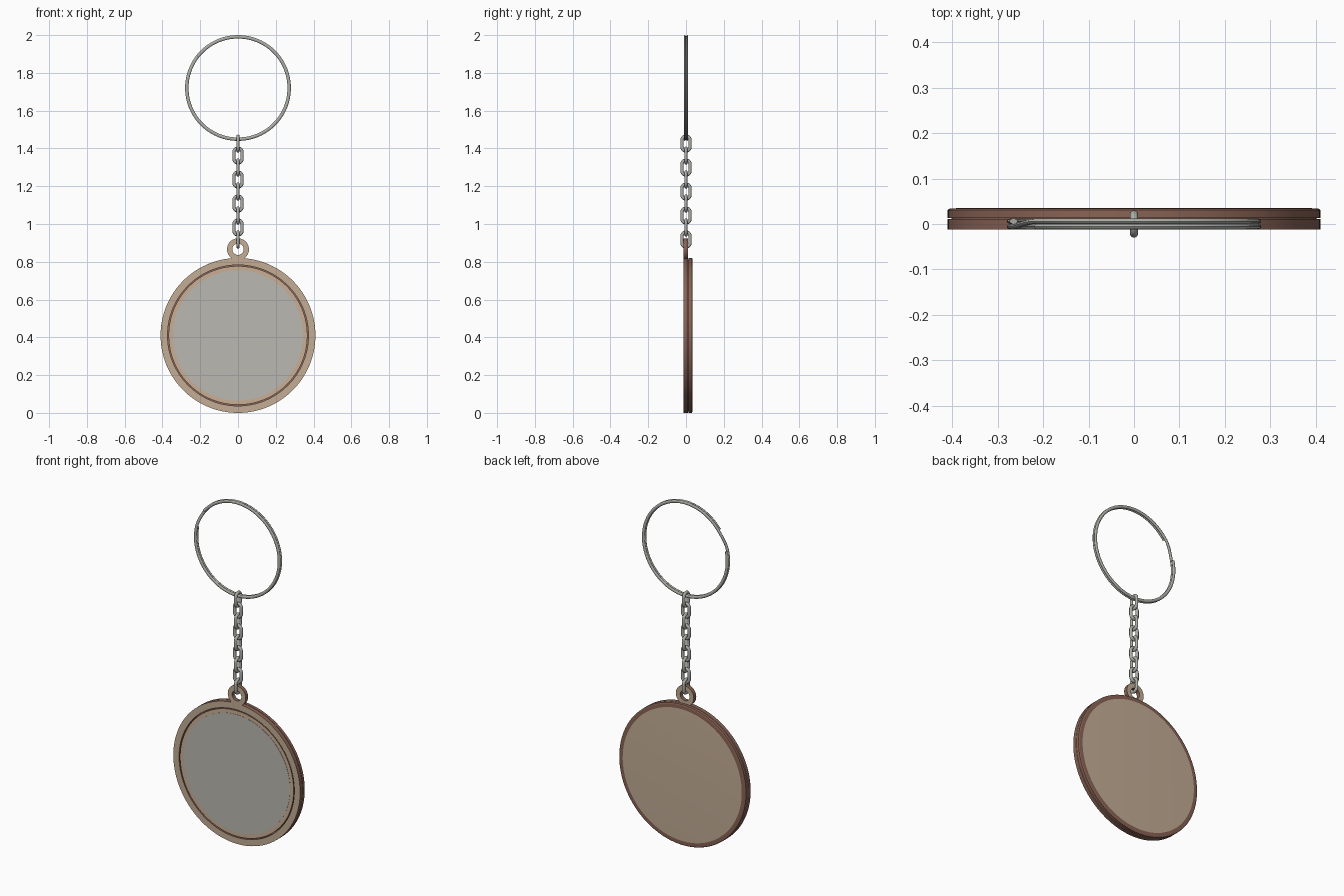
import bpy, bmesh, math
from mathutils import Vector

if "Cube" in bpy.data.objects:
    bpy.data.objects.remove(bpy.data.objects["Cube"])

CZ, R = 0.41, 0.41          # disc centre height and radius


def material(name, col):
    m = bpy.data.materials.new(name)
    m.diffuse_color = (*col, 1)
    m.use_nodes = True
    m.node_tree.nodes["Principled BSDF"].inputs["Base Color"].default_value = m.diffuse_color
    return m


TAN = material("tan_face", (0.55, 0.42, 0.305))
PEACH = material("peach_border", (0.60, 0.43, 0.30))
BROWN = material("brown_edge", (0.25, 0.125, 0.09))
GREY = material("mirror_grey", (0.49, 0.48, 0.44))
METAL = material("metal", (0.42, 0.42, 0.39))


def finish(name, bm, mats, angle=35):
    bmesh.ops.recalc_face_normals(bm, faces=bm.faces)
    me = bpy.data.meshes.new(name)
    bm.to_mesh(me)
    bm.free()
    ob = bpy.data.objects.new(name, me)
    bpy.context.collection.objects.link(ob)
    for m in mats:
        me.materials.append(m)
    bpy.ops.object.select_all(action='DESELECT')
    ob.select_set(True)
    bpy.context.view_layer.objects.active = ob
    bpy.ops.object.shade_smooth_by_angle(angle=math.radians(angle))
    return ob


def lathe(name, profile, mats, rule=None, n=128):
    """Turn (radius, y) points round the disc axis and cap both ends."""
    bm = bmesh.new()
    rings = [[bm.verts.new((r * math.cos(2 * math.pi * i / n), y,
                            CZ + r * math.sin(2 * math.pi * i / n)))
              for i in range(n)] for r, y in profile]
    for a, b in zip(rings, rings[1:]):
        for i in range(n):
            j = (i + 1) % n
            bm.faces.new((a[i], a[j], b[j], b[i]))
    bm.faces.new(rings[0])
    bm.faces.new(rings[-1])
    if rule:
        for f in bm.faces:
            f.material_index = rule(f)
    return finish(name, bm, mats, 20)


def sweep(name, pts, axis, ra, rb, closed, n=10):
    """Sweep an ellipse (ra in the path plane, rb along axis) along pts."""
    bm = bmesh.new()
    axis = Vector(axis)
    rings, m = [], len(pts)
    for i, p in enumerate(pts):
        if closed:
            t = pts[(i + 1) % m] - pts[i - 1]
        else:
            t = pts[min(i + 1, m - 1)] - pts[max(i - 1, 0)]
        side = t.cross(axis).normalized()
        rings.append([bm.verts.new(p + side * ra * math.cos(2 * math.pi * k / n)
                                   + axis * rb * math.sin(2 * math.pi * k / n))
                      for k in range(n)])
    for i in range(m if closed else m - 1):
        a, b = rings[i], rings[(i + 1) % m]
        for k in range(n):
            l = (k + 1) % n
            bm.faces.new((a[k], a[l], b[l], b[k]))
    if not closed:
        bm.faces.new(rings[0])
        bm.faces.new(rings[-1])
    return finish(name, bm, [METAL], 50)


def arc(cz, r, a0, a1, n):
    return [(r * math.cos(a0 + (a1 - a0) * i / n),
             cz + r * math.sin(a0 + (a1 - a0) * i / n)) for i in range(n + 1)]


# Front frame: disc outline joined to the hanging tab, with two openings
TZ, TR = 0.866, 0.058
d = TZ - CZ
h = (R * R - TR * TR + d * d) / (2 * d)       # where the two circles meet
w = math.sqrt(R * R - h * h)
ad = math.atan2(h, w)
at = math.atan2(h - d, w)
outline = arc(CZ, R, math.pi - ad, 2 * math.pi + ad, 128) \
    + arc(TZ, TR, at, math.pi - at, 32)[1:-1]
tau = 2 * math.pi
loops = [outline, arc(CZ, 0.373, 0, tau, 128)[:-1], arc(TZ, 0.03, 0, tau, 32)[:-1]]
bm = bmesh.new()
edges = []
for loop in loops:
    vs = [bm.verts.new((x, -0.012, z)) for x, z in loop]
    edges += [bm.edges.new((vs[i - 1], vs[i])) for i in range(len(vs))]
bmesh.ops.triangle_fill(bm, use_beauty=True, use_dissolve=False, edges=edges)
ext = bmesh.ops.extrude_face_region(bm, geom=bm.faces[:], use_keep_orig=True)
bmesh.ops.translate(bm, vec=(0, 0.023, 0),
                    verts=[g for g in ext["geom"] if isinstance(g, bmesh.types.BMVert)])
bm.normal_update()
for f in bm.faces:
    f.material_index = 0 if abs(f.normal.y) > 0.5 else 1
finish("front_frame", bm, [TAN, BROWN])

# Back cover: brown bevelled rim, tan back face, narrow neck behind the frame
lathe("back_cover",
      [(0.402, 0.008), (0.402, 0.0135), (R, 0.0135), (R, 0.031), (0.405, 0.034),
       (0.385, 0.035)], [BROWN, TAN],
      lambda f: 1 if len(f.verts) > 4 and f.calc_center_median().y > 0.02 else 0)

# Inset disc with a bare border, and the mirror on it
lathe("inset_disc", [(0.367, 0.009), (0.367, -0.0105)], [PEACH, BROWN],
      lambda f: 0 if len(f.verts) > 4 else 1)
lathe("mirror", [(0.345, -0.010), (0.345, -0.0118)], [GREY])

# Chain of alternating oval links
for i in range(9):
    cz = 1.426 - 0.0635 * i
    side_on = i % 2 == 0
    pts = []
    for k in range(24):
        a = tau * (k + 0.5) / 24
        u = 0.0215 * math.cos(a)
        v = 0.0215 * math.sin(a) + math.copysign(0.0175, math.sin(a))
        pts.append(Vector((0, u, cz + v)) if side_on else Vector((u, 0, cz + v)))
    sweep(f"chain_link_{i + 1}", pts, (1, 0, 0) if side_on else (0, 1, 0),
          0.009, 0.009, True)

# Split ring: two flat turns with one crossover at the upper left
pts = []
start, end, cross = 142, 168 - 720, 168 - 360
steps = 230
for i in range(steps + 1):
    a = start + (end - start) * i / steps
    t = min(max((cross - a) / 26, 0), 1)
    y = -0.006 + 0.012 * t * t * (3 - 2 * t)
    pts.append(Vector((0.271 * math.cos(math.radians(a)), y,
                       1.72 + 0.271 * math.sin(math.radians(a)))))
sweep("split_ring", pts, (0, 1, 0), 0.009, 0.006, False)
